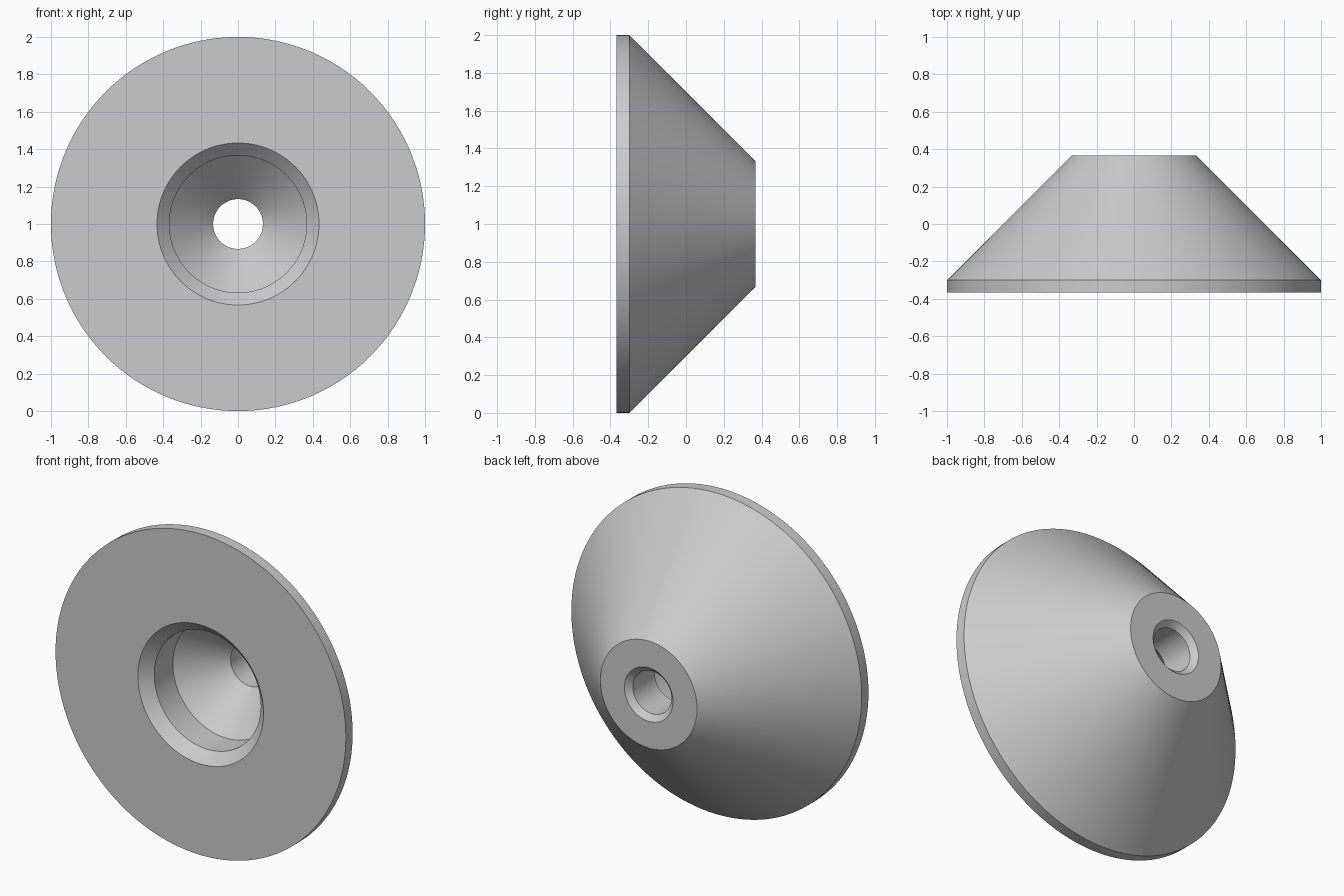
import bpy, bmesh, math
from mathutils import Matrix, Vector

SEGMENTS = 128

cube = bpy.data.objects.get("Cube")
if cube:
    bpy.data.objects.remove(cube, do_unlink=True)

# Plain grey metal
grey = bpy.data.materials.new("grey_metal")
grey.use_nodes = True
colour = (0.6, 0.6, 0.6, 1)
grey.diffuse_color = colour
grey.node_tree.nodes["Principled BSDF"].inputs["Base Color"].default_value = colour

# Closed section (radius, y)
profile = [
    (1.0, -0.367), (1.0, -0.3),       # rim
    (0.333, 0.367),                   # outer cone to the rear face
    (0.167, 0.367), (0.133, 0.333),   # rear chamfer
    (0.133, 0.117),                   # through bore
    (0.367, -0.117),                  # inner cone
    (0.367, -0.3), (0.433, -0.367),   # counterbore and front chamfer
]

# Revolve the section around the front-to-back axis
bm = bmesh.new()
rings = []
for i in range(SEGMENTS):
    turn = Matrix.Rotation(math.tau * i / SEGMENTS, 3, "Y")
    rings.append([bm.verts.new(turn @ Vector((r, y, 0))) for r, y in profile])
for i, ring in enumerate(rings):
    following = rings[(i + 1) % SEGMENTS]
    for j in range(len(profile)):
        k = (j + 1) % len(profile)
        bm.faces.new((ring[j], ring[k], following[k], following[j]))
bmesh.ops.recalc_face_normals(bm, faces=bm.faces)

mesh = bpy.data.meshes.new("conical_bushing")
bm.to_mesh(mesh)
bm.free()
mesh.materials.append(grey)
bushing = bpy.data.objects.new("conical_bushing", mesh)
bushing.location.z = 1
bpy.context.collection.objects.link(bushing)

# Smooth round walls with crisp rims
bpy.ops.object.select_all(action="DESELECT")
bushing.select_set(True)
bpy.context.view_layer.objects.active = bushing
bpy.ops.object.shade_smooth_by_angle(angle=math.radians(30))
